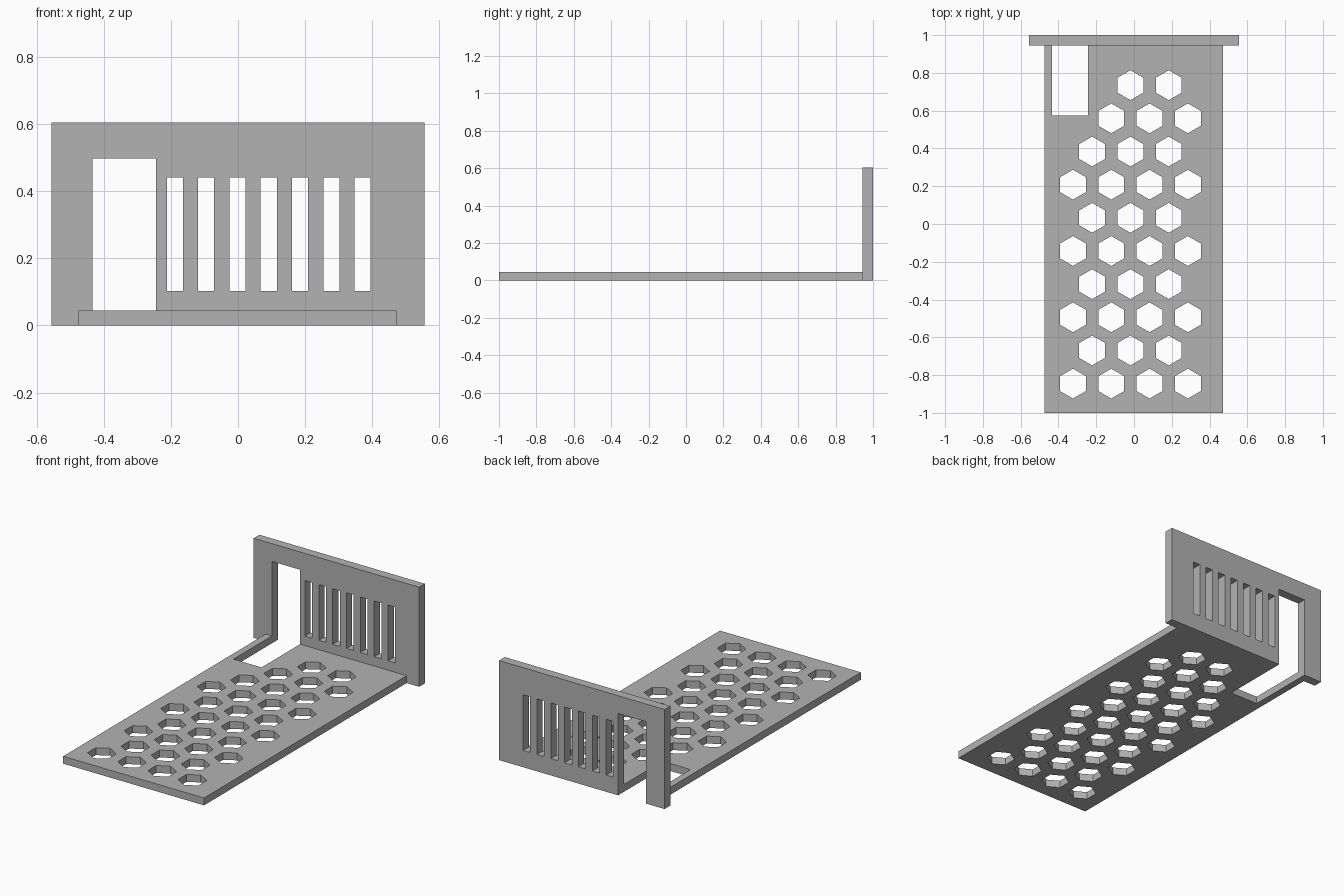
import bpy, bmesh, math
from mathutils import Matrix

cube = bpy.data.objects.get("Cube")
if cube:
    bpy.data.objects.remove(cube, do_unlink=True)

GREY = (0.45, 0.45, 0.45, 1)
grey = bpy.data.materials.new("plain_grey")
grey.use_nodes = True
grey.diffuse_color = GREY
grey.node_tree.nodes["Principled BSDF"].inputs["Base Color"].default_value = GREY


def rect(x0, x1, y0, y1):
    return [(x0, y0), (x1, y0), (x1, y1), (x0, y1)]


def hexagon(cx, cy, r):
    return [(cx + r * math.sin(math.pi * k / 3), cy + r * math.cos(math.pi * k / 3))
            for k in range(6)]


def sheet(name, outline, holes, thickness, matrix):
    """Filled outline with holes, extruded and baked to a clean mesh."""
    curve = bpy.data.curves.new(name + "_profile", "CURVE")
    curve.dimensions = "2D"
    curve.fill_mode = "BOTH"
    curve.extrude = thickness / 2
    for loop in [outline] + holes:
        spline = curve.splines.new("POLY")
        spline.points.add(len(loop) - 1)
        for point, (x, y) in zip(spline.points, loop):
            point.co = (x, y, 0, 1)
        spline.use_cyclic_u = True
    profile = bpy.data.objects.new(name + "_profile", curve)
    bpy.context.collection.objects.link(profile)
    bpy.context.view_layer.update()
    mesh = bpy.data.meshes.new_from_object(
        profile.evaluated_get(bpy.context.evaluated_depsgraph_get()))
    bpy.data.objects.remove(profile, do_unlink=True)

    bm = bmesh.new()
    bm.from_mesh(mesh)
    bmesh.ops.remove_doubles(bm, verts=bm.verts, dist=0.0001)
    bm.transform(matrix)
    bmesh.ops.recalc_face_normals(bm, faces=bm.faces)
    for face in bm.faces:
        face.smooth = False
        face.material_index = 0
    bm.to_mesh(mesh)
    bm.free()
    mesh.name = name
    mesh.materials.clear()
    mesh.materials.append(grey)
    obj = bpy.data.objects.new(name, mesh)
    bpy.context.collection.objects.link(obj)
    return obj


# Shared sizes
DOOR_L, DOOR_R = -0.433, -0.244
WALL_FRONT, WALL_BACK = 0.945, 1.0
FLOOR_T = 0.045

# Floor plate: notch at the back, staggered hexagonal holes
floor_outline = [(-0.475, -1), (0.472, -1), (0.472, WALL_FRONT), (DOOR_R, WALL_FRONT),
                 (DOOR_R, 0.575), (DOOR_L, 0.575), (DOOR_L, WALL_FRONT),
                 (-0.475, WALL_FRONT)]
PITCH = 0.2027
hexes = []
for row in range(10):
    y = -0.845 + row * PITCH * math.sin(math.pi / 3)
    for col in range(4 - row % 2):
        x = -0.323 + (col + row % 2 / 2) * PITCH
        if not (x < -0.2 and y > 0.5):      # leave room for the notch
            hexes.append(hexagon(x, y, 0.079))
sheet("floor_plate", floor_outline, hexes, FLOOR_T,
      Matrix.Translation((0, 0, FLOOR_T / 2)))

# End wall: doorway open at the bottom, row of vertical slots
wall_outline = [(-0.556, 0), (DOOR_L, 0), (DOOR_L, 0.497), (DOOR_R, 0.497),
                (DOOR_R, 0), (0.556, 0), (0.556, 0.605), (-0.556, 0.605)]
slots = [rect(x, x + 0.048, 0.102, 0.44) for x in (-0.212 + i * 0.0932 for i in range(7))]
sheet("end_wall", wall_outline, slots, WALL_BACK - WALL_FRONT,
      Matrix.Translation((0, (WALL_FRONT + WALL_BACK) / 2, 0))
      @ Matrix.Rotation(math.pi / 2, 4, "X"))
